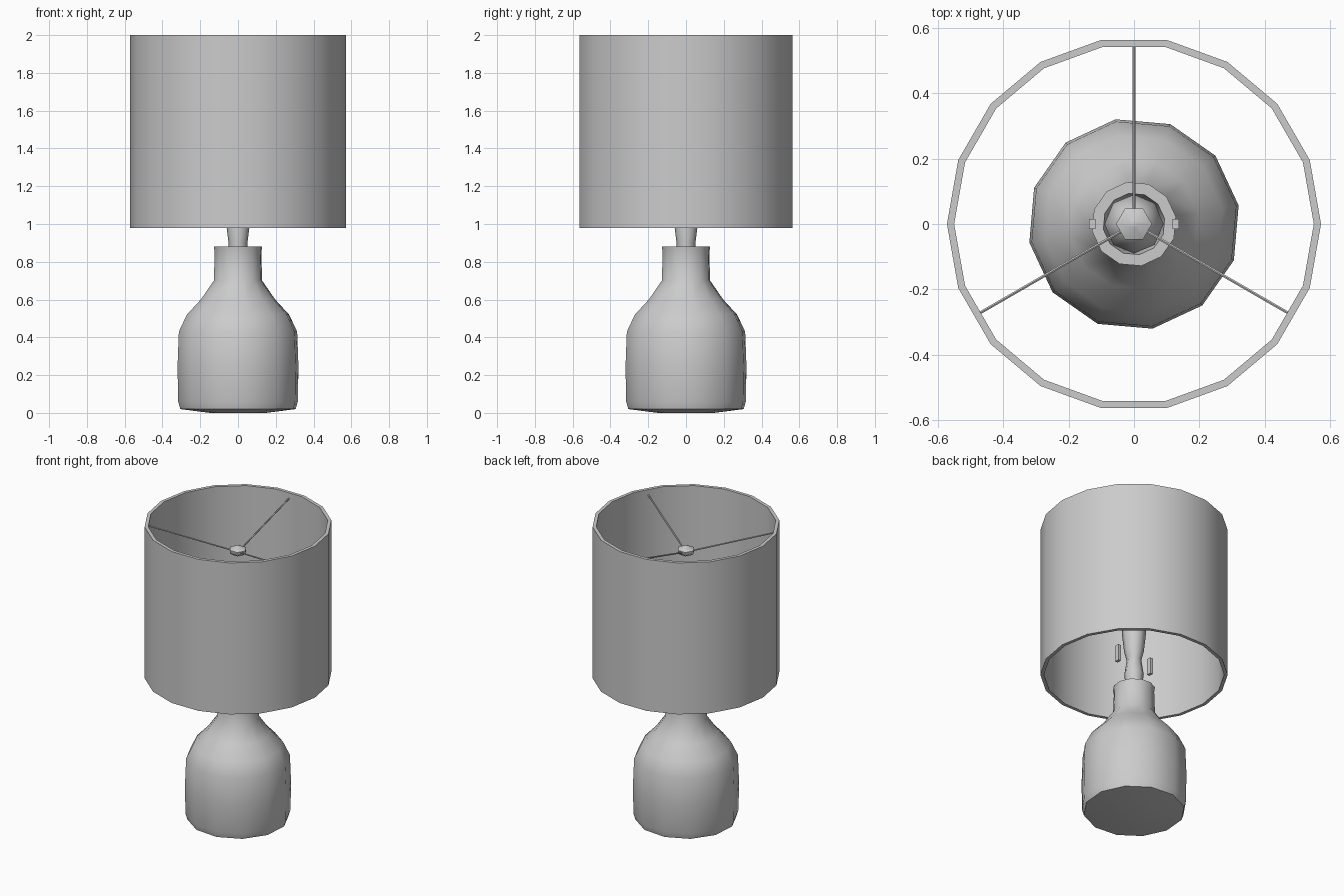
import bpy
import math
from mathutils import Vector

cube = bpy.data.objects.get("Cube")
if cube:
    bpy.data.objects.remove(cube, do_unlink=True)

grey = bpy.data.materials.new("plain_grey")
grey.use_nodes = True
colour = (0.6, 0.6, 0.6, 1)
grey.diffuse_color = colour
grey.node_tree.nodes["Principled BSDF"].inputs["Base Color"].default_value = colour


def finish(obj, name):
    """Name, colour and smooth-shade a part."""
    obj.name = name
    obj.data.materials.append(grey)
    bpy.ops.object.select_all(action="DESELECT")
    obj.select_set(True)
    bpy.context.view_layer.objects.active = obj
    bpy.ops.object.shade_smooth_by_angle(angle=math.radians(50))
    return obj


def lathe(name, profile, sides, turn=0.0, closed=False):
    """Spin a (radius, height) profile round z; open profiles are capped."""
    verts, faces = [], []
    for r, z in profile:
        for i in range(sides):
            a = math.tau * i / sides + turn
            verts.append((r * math.cos(a), r * math.sin(a), z))
    rows = len(profile)
    for k in range(rows if closed else rows - 1):
        lo, hi = k * sides, (k + 1) % rows * sides
        for i in range(sides):
            j = (i + 1) % sides
            faces.append((lo + i, lo + j, hi + j, hi + i))
    if not closed:
        faces.append(tuple(reversed(range(sides))))
        faces.append(tuple(range((rows - 1) * sides, rows * sides)))
    mesh = bpy.data.meshes.new(name)
    mesh.from_pydata(verts, [], faces)
    obj = bpy.data.objects.new(name, mesh)
    bpy.context.collection.objects.link(obj)
    return finish(obj, name)


def rod(name, start, end, radius):
    """A thin straight rod between two points."""
    start, end = Vector(start), Vector(end)
    span = end - start
    bpy.ops.mesh.primitive_cylinder_add(
        vertices=6, radius=radius, depth=span.length, location=(start + end) / 2,
        rotation=span.to_track_quat("Z", "Y").to_euler())
    return finish(bpy.context.object, name)


# Bottle-shaped base with a recessed mouth
lathe("base", [(0.15, 0.0), (0.31, 0.02), (0.322, 0.06), (0.325, 0.25), (0.318, 0.43),
               (0.275, 0.52), (0.2, 0.6), (0.13, 0.7), (0.125, 0.85), (0.13, 0.88),
               (0.095, 0.88), (0.085, 0.82)], 12, turn=math.radians(10))

# Stem, socket and bulb
lathe("stem", [(0.05, 0.8), (0.05, 0.9), (0.06, 0.98), (0.045, 1.08)], 8)
lathe("socket", [(0.045, 1.08), (0.06, 1.14), (0.075, 1.28), (0.07, 1.32)], 8)
lathe("bulb", [(0.05, 1.32), (0.085, 1.42), (0.09, 1.5), (0.06, 1.58), (0.015, 1.61)], 8)

# Small brackets either side of the socket
for side, label in ((1, "left"), (-1, "right")):
    bpy.ops.mesh.primitive_cube_add(size=1, location=(side * 0.127, 0, 1.085))
    bpy.context.object.scale = (0.02, 0.03, 0.11)
    finish(bpy.context.object, label + "_bracket")

# Thin-walled drum shade
lathe("shade", [(0.572, 0.98), (0.572, 2.0), (0.55, 2.0), (0.55, 0.98)], 18, closed=True)

# Hub and three arms holding the shade
lathe("hub", [(0.035, 1.795), (0.055, 1.81), (0.055, 1.83), (0.012, 1.85)], 6)
for n in range(3):
    a = math.radians(90 + 120 * n)
    c, s = math.cos(a), math.sin(a)
    rod(f"arm_{n + 1}", (0.04 * c, 0.04 * s, 1.82), (0.555 * c, 0.555 * s, 1.965), 0.005)
